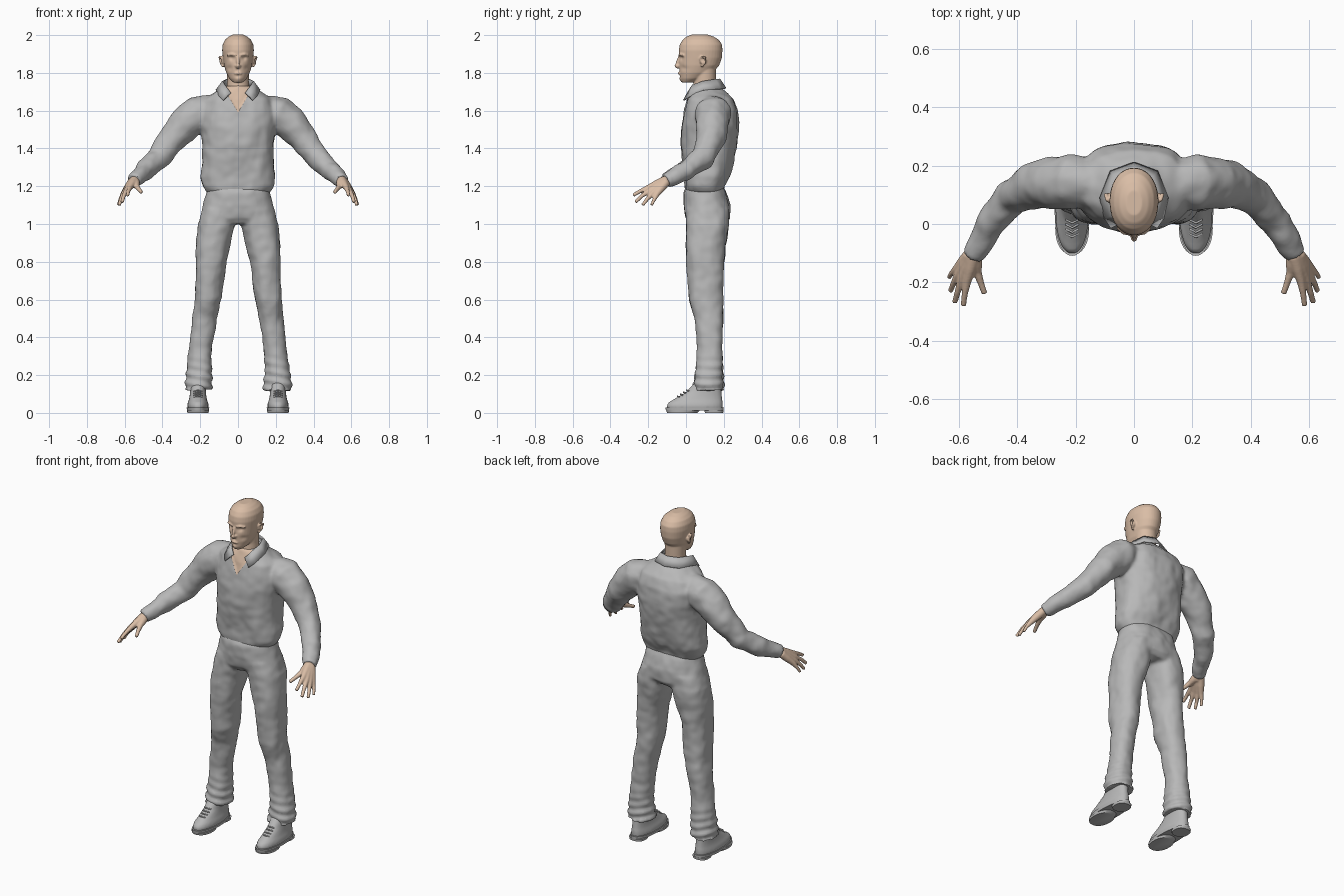
import bpy, bmesh, math
from mathutils import Vector, noise


def material(name, rgb):
    m = bpy.data.materials.new(name)
    m.diffuse_color = (*rgb, 1)
    return m


GREY = material("cloth grey", (0.48, 0.48, 0.48))
SKIN = material("skin tan", (0.70, 0.51, 0.38))


def skin_rings(bm, rings):
    """Bridge rings of points into a closed, capped body."""
    vs = [[bm.verts.new(p) for p in r] for r in rings]
    n = len(vs[0])
    for a, b in zip(vs, vs[1:]):
        for i in range(n):
            bm.faces.new((a[i], a[(i + 1) % n], b[(i + 1) % n], b[i]))
    bm.faces.new(vs[0][::-1])
    bm.faces.new(vs[-1])


def stack(bm, rows, side=1, power=2.4, n=36):
    """Loft of rounded outlines; row = z, centre x, half width, front y, back y."""
    rings = []
    for z, cx, w, y0, y1 in rows:
        ring = []
        for i in range(n):
            c, s = math.cos(i * math.tau / n), math.sin(i * math.tau / n)
            x = math.copysign(abs(c) ** (2 / power), c) * w
            y = math.copysign(abs(s) ** (2 / power), s) * (y1 - y0) / 2
            ring.append((side * cx + x, (y0 + y1) / 2 + y, z))
        rings.append(ring)
    skin_rings(bm, rings)


def tube(bm, pts, radii, side=1, n=16):
    """Tapered tube along a path."""
    pts = [Vector((side * x, y, z)) for x, y, z in pts]
    rings = []
    for i, (p, r) in enumerate(zip(pts, radii)):
        t = (pts[min(i + 1, len(pts) - 1)] - pts[max(i - 1, 0)]).normalized()
        u = t.cross(Vector((0.13, 0.31, 0.94))).normalized()
        v = t.cross(u)
        rings.append([p + r * (u * math.cos(k * math.tau / n) + v * math.sin(k * math.tau / n))
                      for k in range(n)])
    skin_rings(bm, rings)


def finish(name, bm, mats, voxel=None, smooth=3, shape=None):
    """Make the object; optionally fuse by voxel remesh, then reshape vertices."""
    bmesh.ops.recalc_face_normals(bm, faces=bm.faces)
    me = bpy.data.meshes.new(name)
    bm.to_mesh(me)
    bm.free()
    ob = bpy.data.objects.new(name, me)
    bpy.context.collection.objects.link(ob)
    if voxel:
        m = ob.modifiers.new("fuse", "REMESH")
        m.mode, m.voxel_size = "VOXEL", voxel
        m = ob.modifiers.new("soften", "SMOOTH")
        m.factor, m.iterations = 0.5, smooth
        me = bpy.data.meshes.new_from_object(
            ob.evaluated_get(bpy.context.evaluated_depsgraph_get()))
        ob.modifiers.clear()
        ob.data = me
    me.materials.clear()
    for m in mats:
        me.materials.append(m)
    if shape:
        b = bmesh.new()
        b.from_mesh(me)
        b.normal_update()
        shape(b)
        b.to_mesh(me)
        b.free()
    bpy.ops.object.select_all(action="DESELECT")
    ob.select_set(True)
    bpy.context.view_layer.objects.active = ob
    bpy.ops.object.shade_smooth_by_angle(angle=math.radians(50))
    return ob


def wrinkle(b, amount):
    for v in b.verts:
        c = v.co
        d = noise.noise(Vector((c.x * 13, c.y * 13, c.z * 7)))
        d += 0.5 * noise.noise(Vector((c.x * 22 + 5, c.y * 22, c.z * 22)))
        v.co += v.normal * d * amount


# shirt: body and sleeves fused, with an open V neck
def shirt_shape(b):
    wrinkle(b, 0.007)
    slope = 0.11 / 0.065
    for s in (-1, 1):
        near = [f for f in b.faces if f.calc_center_median().y < 0.07
                and f.calc_center_median().z > 1.55 and abs(f.calc_center_median().x) < 0.12]
        geom = list({e for f in near for e in f.edges} | {v for f in near for v in f.verts}) + near
        bmesh.ops.bisect_plane(b, geom=geom, plane_co=(0, 0, 1.59),
                               plane_no=(s * slope, 0, -1))
    for f in b.faces:
        c = f.calc_center_median()
        f.material_index = int(c.y < 0.06 and c.z > 1.59 + abs(c.x) * slope)
    for v in b.verts:
        if all(f.material_index for f in v.link_faces):
            v.co.y += 0.006


bm = bmesh.new()
stack(bm, [(1.165, 0, .165, .0, .2), (1.20, 0, .188, -.005, .207), (1.25, 0, .2, -.006, .23),
           (1.32, 0, .19, -.015, .25), (1.42, 0, .186, -.026, .268), (1.52, 0, .2, -.026, .28),
           (1.6, 0, .2, -.012, .275), (1.66, 0, .18, 0, .25), (1.7, 0, .12, .014, .21),
           (1.73, 0, .075, .03, .18)])
for s in (-1, 1):
    tube(bm, [(.12, .14, 1.62), (.21, .145, 1.585), (.28, .14, 1.53), (.345, .13, 1.455),
              (.42, .09, 1.352), (.49, .0, 1.285), (.553, -.108, 1.228)],
         [.07, .095, .09, .077, .063, .052, .04], s, 24)
finish("shirt", bm, [GREY, SKIN], 0.01, 4, shirt_shape)

# collar: a folded strip on each side of the neck
bm = bmesh.new()
top = [(.038, .01, 1.695), (.068, .035, 1.735), (.08, .09, 1.755), (.058, .155, 1.765), (0, .177, 1.767)]
low = [(.078, -.012, 1.655), (.1, .02, 1.675), (.115, .09, 1.708), (.08, .18, 1.715), (0, .21, 1.718)]
for s in (-1, 1):
    a, b = [[bm.verts.new((s * x, y, z)) for x, y, z in row] for row in (top, low)]
    for i in range(4):
        bm.faces.new((a[i], a[i + 1], b[i + 1], b[i]))
bmesh.ops.remove_doubles(bm, verts=bm.verts, dist=0.001)
collar = finish("collar", bm, [GREY])
m = collar.modifiers.new("thickness", "SOLIDIFY")
m.thickness, m.offset = 0.008, 0


# trousers: hips and two legs fused, folds bunched at the cuffs
def trouser_shape(b):
    wrinkle(b, 0.007)
    for v in b.verts:
        k = max(0, 1 - v.co.z / 0.32)
        v.co += v.normal * k * 0.009 * math.sin(v.co.z * 130 + v.co.x * 25)


bm = bmesh.new()
stack(bm, [(1.22, 0, .155, .015, .19), (1.17, 0, .167, -.01, .215), (1.1, 0, .182, -.014, .234),
           (1.03, 0, .203, -.003, .232), (1.0, 0, .2, .02, .21)])
for s in (-1, 1):
    stack(bm, [(1.08, .098, .085, .0, .225), (1.0, .112, .1, -.001, .226), (.9, .13, .092, 0, .213),
               (.8, .144, .08, .0, .2), (.6, .16, .07, .015, .198), (.5, .176, .066, .045, .197),
               (.35, .198, .061, .063, .19), (.22, .208, .068, .05, .196),
               (.12, .21, .074, .04, .201)], s, 2.2)
finish("trousers", bm, [GREY], 0.01, 4, trouser_shape)


# head: skull, neck, nose, brow, lips and ears fused
def face_shape(b):
    # centre x, z, radius, push along y (eye sockets, cheeks, mouth line, chin)
    dents = [(.032, 1.878, .013, .009), (-.032, 1.878, .013, .009), (.045, 1.825, .014, .006),
             (-.045, 1.825, .014, .006), (0, 1.815, .008, .004), (0, 1.783, .008, .004),
             (0, 1.765, .016, -.005)]
    for v in b.verts:
        if v.co.y < 0.03:
            for x, z, r, d in dents:
                v.co.y += d * math.exp(-((v.co.x - x) ** 2 + (v.co.z - z) ** 2) / r ** 2)


bm = bmesh.new()
stack(bm, [(1.75, 0, .026, -.022, .035), (1.77, 0, .046, -.031, .09), (1.8, 0, .062, -.035, .14),
           (1.84, 0, .074, -.037, .176), (1.88, 0, .08, -.036, .19), (1.92, 0, .084, -.038, .193),
           (1.95, 0, .081, -.033, .191), (1.975, 0, .069, -.018, .174), (1.992, 0, .05, .003, .147),
           (2.003, 0, .027, .03, .115)], power=2.1)
stack(bm, [(1.62, 0, .06, .04, .17), (1.7, 0, .06, .036, .163), (1.76, 0, .057, .042, .158),
           (1.83, 0, .06, .04, .16)], power=2)
tube(bm, [(0, -.034, 1.888), (0, -.045, 1.855), (0, -.052, 1.84), (0, -.04, 1.828)],
     [.007, .009, .011, .011])
tube(bm, [(-.02, -.031, 1.796), (0, -.038, 1.798), (.02, -.031, 1.796)], [.004, .007, .004])
for s in (-1, 1):
    tube(bm, [(.012, -.036, 1.893), (.035, -.031, 1.898), (.058, -.012, 1.893)], [.006, .007, .005], s)
    tube(bm, [(.012, -.04, 1.833), (.008, -.036, 1.84)], [.007, .006], s)
    tube(bm, [(.08, .075, 1.87), (.092, .082, 1.886), (.098, .102, 1.882), (.092, .1, 1.855),
              (.08, .083, 1.832)], [.006, .007, .007, .007, .006], s)
    tube(bm, [(.07, .088, 1.862), (.088, .093, 1.864)], [.02, .016], s)
finish("head", bm, [SKIN], 0.0045, 3, face_shape)

# hands: each finger runs from the wrist through its knuckle to the tip
for s, side in ((-1, "right"), (1, "left")):
    bm = bmesh.new()
    for start, knuckle, mid, tip, r in (
            ((.548, -.11, 1.232), (.572, -.195, 1.195), (.58, -.24, 1.175), (.585, -.28, 1.152), .0095),
            ((.553, -.11, 1.228), (.59, -.19, 1.178), (.605, -.235, 1.148), (.614, -.268, 1.116), .0095),
            ((.558, -.108, 1.225), (.602, -.175, 1.165), (.62, -.207, 1.13), (.629, -.23, 1.1), .009),
            ((.562, -.106, 1.222), (.608, -.155, 1.157), (.626, -.17, 1.126), (.634, -.183, 1.1), .008),
            ((.545, -.115, 1.225), (.537, -.165, 1.2), (.524, -.205, 1.183), (.512, -.238, 1.168), .01)):
        base = Vector(start).lerp(Vector(knuckle), 0.5)
        tube(bm, [start, base, knuckle, mid, tip], [.024, .021, .015, r + .001, r], s)
    tube(bm, [(.535, -.075, 1.245), (.56, -.125, 1.215)], [.028, .026], s)
    finish(side + "_hand", bm, [SKIN], 0.0045, 3)

# shoes: upper, welted sole with separate heel, and laces
for s, side in ((-1, "right"), (1, "left")):
    bm = bmesh.new()
    stack(bm, [(.02, .212, .055, -.1, .193), (.04, .212, .057, -.102, .194), (.056, .212, .053, -.092, .194),
               (.07, .212, .048, -.068, .192), (.09, .212, .044, -.035, .19), (.11, .212, .042, .0, .188),
               (.16, .211, .042, .045, .184)], s, 2.2)
    finish(side + "_shoe", bm, [GREY], 0.008, 2)
    bm = bmesh.new()
    stack(bm, [(.012, .212, .058, -.106, .199), (.028, .212, .06, -.109, .2)], s, 2.2)
    stack(bm, [(0, .212, .056, -.1, .06), (.014, .212, .058, -.105, .075)], s, 2.2)
    stack(bm, [(0, .212, .046, .1, .197), (.014, .212, .048, .097, .199)], s, 2.6)
    finish(side + "_sole", bm, [GREY])
    bm = bmesh.new()
    for k in range(4):
        y, z = -.045 + k * .016, .088 + k * .011
        tube(bm, [(.19, y + .012, z - .006), (.212, y, z), (.234, y + .012, z - .006)], [.004] * 3, s, 8)
    finish(side + "_laces", bm, [GREY])
